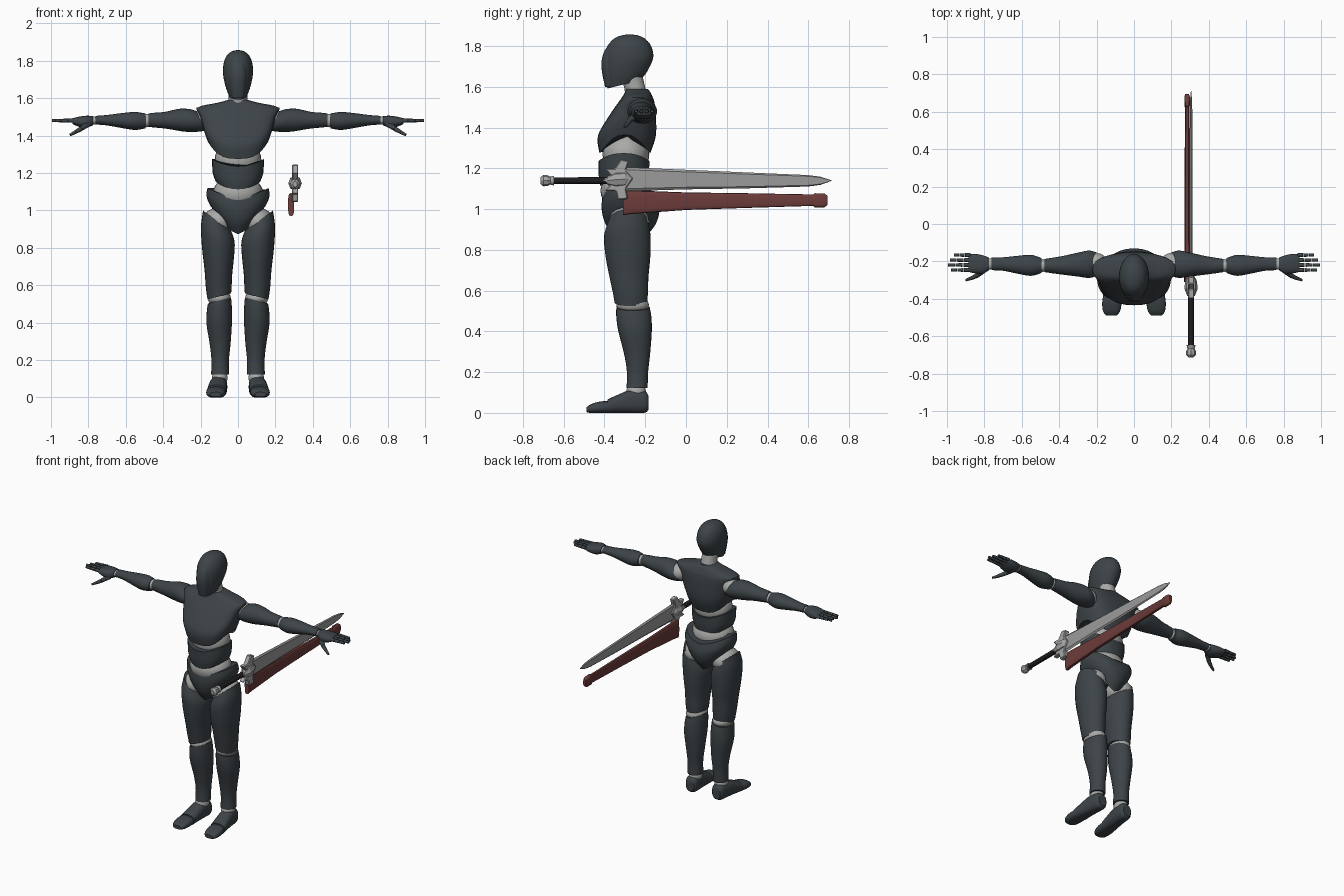
import bpy, bmesh, math
from mathutils import Vector

cube = bpy.data.objects.get("Cube")
if cube:
    bpy.data.objects.remove(cube)


def material(name, r, g, b, metallic=0.0):
    mat = bpy.data.materials.new(name)
    mat.use_nodes = True
    mat.diffuse_color = (r, g, b, 1)
    node = next(n for n in mat.node_tree.nodes if n.type == 'BSDF_PRINCIPLED')
    node.inputs["Base Color"].default_value = (r, g, b, 1)
    node.inputs["Roughness"].default_value = 0.6
    return mat


SHELL = material("dark_slate_shell", .046, .057, .064)
JOINT = material("light_grey_joint", .40, .40, .39)
STEEL = material("blade_steel", .33, .33, .33)
GUARD = material("guard_silver", .38, .38, .38)
GRIP = material("black_grip", .012, .012, .014)
SHEATH = material("red_brown_sheath", .15, .045, .042)


def finish(name, bm, mat, smooth=True):
    """Turn a bmesh into a named, coloured and shaded object."""
    bmesh.ops.recalc_face_normals(bm, faces=bm.faces)
    mesh = bpy.data.meshes.new(name)
    bm.to_mesh(mesh)
    bm.free()
    mesh.materials.append(mat)
    if smooth:
        mesh.shade_smooth()
        mesh.set_sharp_from_angle(angle=math.radians(40))
    obj = bpy.data.objects.new(name, mesh)
    bpy.context.scene.collection.objects.link(obj)
    return obj


def spline(rows, steps):
    """Smooth curve through the section rows."""
    if steps == 1:
        return rows
    out = []
    for i in range(len(rows) - 1):
        quad = [rows[max(i - 1, 0)], rows[i], rows[i + 1], rows[min(i + 2, len(rows) - 1)]]
        for k in range(steps):
            t = k / steps
            out.append([b + t * (c - a) / 2 + t * t * (a - 2.5 * b + 2 * c - d / 2)
                        + t ** 3 * (d - a + 3 * (b - c)) / 2 for a, b, c, d in zip(*quad)])
    return out + [rows[-1]]


def loft(name, mat, axis, rows, side=1, sides=28, power=1.0, steps=5, warp=None, smooth=True):
    """Skin rows of (position, centre, centre, radius, radius) along an axis."""
    bm = bmesh.new()
    rings = []
    sections = spline(rows, steps)
    for i, (t, a, b, ra, rb) in enumerate(sections):
        ring = []
        for k in range(sides):
            ang = math.tau * k / sides + math.pi / 2
            c, s = (math.copysign(abs(f) ** power, f) for f in (math.cos(ang), math.sin(ang)))
            u = t + (warp(i / (len(sections) - 1), c, s) if warp else 0)
            p, q = a + ra * c, b + rb * s
            x, y, z = {'x': (u, p, q), 'y': (p, u, q), 'z': (p, q, u)}[axis]
            ring.append(bm.verts.new((x * side, y, max(z, 0))))
        rings.append(ring)
    for lo, hi in zip(rings, rings[1:]):
        for k in range(sides):
            j = (k + 1) % sides
            bm.faces.new((lo[k], lo[j], hi[j], hi[k]))
    bm.faces.new(rings[0])
    bm.faces.new(rings[-1])
    return finish(name, bm, mat, smooth)


def ball(name, mat, centre, radii):
    bm = bmesh.new()
    bmesh.ops.create_uvsphere(bm, u_segments=24, v_segments=14, radius=1)
    bmesh.ops.scale(bm, vec=radii, verts=bm.verts)
    bmesh.ops.translate(bm, vec=centre, verts=bm.verts)
    return finish(name, bm, mat)


def rod(name, mat, start, end, r0, r1, sides=10):
    """Tapered segment between two points."""
    start, end = Vector(start), Vector(end)
    bm = bmesh.new()
    bmesh.ops.create_cone(bm, cap_ends=True, segments=sides, radius1=r0, radius2=r1,
                          depth=(end - start).length)
    turn = (end - start).to_track_quat('Z', 'Y').to_matrix().to_4x4()
    turn.translation = (start + end) / 2
    bm.transform(turn)
    return finish(name, bm, mat)


# Head and neck
loft("skull", SHELL, 'z', [(1.612, 0, -.305, .048, .08), (1.66, 0, -.295, .066, .105),
     (1.73, 0, -.283, .08, .122), (1.79, 0, -.283, .076, .112), (1.83, 0, -.285, .058, .083),
     (1.85, 0, -.287, .032, .048), (1.857, 0, -.288, .004, .006)],
     warp=lambda u, c, s: .02 * s * (1 - u))
loft("face_plate", SHELL, 'z', [(1.6, 0, -.375, .03, .022), (1.66, 0, -.36, .045, .05),
     (1.72, 0, -.355, .05, .06), (1.78, 0, -.34, .045, .058), (1.83, 0, -.32, .03, .035)], power=.85)
loft("neck", JOINT, 'z', [(1.53, 0, -.24, .062, .06), (1.59, 0, -.25, .05, .052),
     (1.66, 0, -.27, .052, .055)])

# Torso shells with ball-like joints between them
loft("chest", SHELL, 'z', [(1.275, 0, -.3, .16, .125), (1.36, 0, -.29, .182, .142),
     (1.46, 0, -.262, .203, .114), (1.525, 0, -.243, .222, .088), (1.555, 0, -.238, .205, .072),
     (1.575, 0, -.238, .11, .062), (1.59, 0, -.242, .055, .055)], power=.85,
     warp=lambda u, c, s: .09 * abs(c) ** 3 * max(0, 1 - 1.6 * u))
ball("abdomen_joint", JOINT, (0, -.295, 1.27), (.125, .115, .11))
loft("waist_shell", SHELL, 'z', [(1.112, 0, -.305, .118, .115), (1.16, 0, -.305, .135, .123),
     (1.235, 0, -.305, .139, .125)], power=.9,
     warp=lambda u, c, s: .04 * abs(c) ** 2)
ball("pelvis_joint", JOINT, (0, -.295, 1.09), (.135, .125, .1))
loft("pelvis", SHELL, 'z', [(.872, 0, -.275, .12, .085), (.93, 0, -.272, .15, .125),
     (1.0, 0, -.272, .168, .142), (1.065, 0, -.278, .163, .132)], power=.95,
     warp=lambda u, c, s: (.12 - .065 * u) * abs(c) ** 1.5)

for label, side in (("left", 1), ("right", -1)):
    def part(name, mat, axis, rows, **extra):
        loft(label + "_" + name, mat, axis, rows, side=side, **extra)

    def joint(name, centre, radii):
        ball(label + "_" + name, JOINT, (centre[0] * side, *centre[1:]), radii)

    # Leg
    joint("hip_joint", (.105, -.28, .94), (.085, .1, .075))
    part("thigh", SHELL, 'z', [(.54, .1, -.27, .063, .08), (.59, .103, -.273, .069, .086),
         (.67, .105, -.28, .074, .096), (.77, .107, -.285, .085, .11), (.87, .108, -.288, .09, .114),
         (.945, .112, -.282, .075, .095)],
         warp=lambda u, c, s: (.07 * u - .016) * c)
    joint("knee_joint", (.1, -.262, .53), (.062, .08, .045))
    part("shin", SHELL, 'z', [(.122, .096, -.24, .048, .052), (.2, .095, -.238, .047, .052),
         (.29, .095, -.24, .056, .064), (.4, .1, -.25, .068, .082), (.47, .1, -.256, .067, .086),
         (.518, .099, -.26, .062, .082)], warp=lambda u, c, s: -.016 * u * c)
    joint("ankle_joint", (.097, -.245, .105), (.042, .048, .04))

    # Foot
    part("heel", SHELL, 'y', [(-.185, .1, .05, .03, .036), (-.205, .1, .054, .042, .054),
         (-.27, .105, .056, .047, .057), (-.33, .11, .045, .05, .046), (-.385, .115, .032, .052, .034)],
         power=.8)
    part("toes", SHELL, 'y', [(-.375, .115, .029, .048, .029), (-.42, .118, .027, .052, .029),
         (-.465, .12, .021, .046, .022), (-.488, .12, .016, .03, .012)], power=.8)

    # Arm
    joint("shoulder_joint", (.2, -.215, 1.48), (.06, .06, .055))
    part("upper_arm", SHELL, 'x', [(.185, -.215, 1.475, .055, .048), (.235, -.215, 1.48, .073, .06),
         (.3, -.217, 1.482, .064, .061), (.38, -.221, 1.481, .05, .046),
         (.44, -.222, 1.482, .041, .04), (.478, -.222, 1.482, .035, .036)],
         warp=lambda u, c, s: .02 * s * (1 - u))
    joint("elbow_joint", (.487, -.222, 1.48), (.025, .034, .036))
    part("forearm", SHELL, 'x', [(.495, -.222, 1.478, .04, .04), (.55, -.221, 1.478, .056, .048),
         (.62, -.218, 1.48, .048, .04), (.7, -.214, 1.482, .036, .028), (.762, -.213, 1.482, .034, .023)])
    joint("wrist_joint", (.77, -.213, 1.48), (.022, .03, .021))

    # Hand
    part("palm", SHELL, 'x', [(.774, -.213, 1.48, .033, .024), (.81, -.217, 1.474, .05, .032),
         (.85, -.212, 1.474, .052, .027), (.885, -.209, 1.477, .047, .015)], power=.8)
    for n, (y, tip) in enumerate(((-.166, .965), (-.193, .988), (-.219, .998), (-.246, .982))):
        for k in range(3):
            x0, x1 = (.875 + (tip - .875) * f / 3 for f in (k, k + .92))
            rod(f"{label}_finger_{n + 1}_{k + 1}", SHELL, (x0 * side, y, 1.48),
                (x1 * side, y, 1.48), .0115 - .0012 * k, .0103 - .0012 * k)
    thumb = [Vector(p) for p in ((.8, -.245, 1.462), (.84, -.276, 1.436), (.87, -.29, 1.418),
                                 (.898, -.3, 1.403))]
    for k, (p, q) in enumerate(zip(thumb, thumb[1:])):
        flip = Vector((side, 1, 1))
        rod(f"{label}_thumb_{k + 1}", SHELL, p * flip, q * flip, .016 - .003 * k, .013 - .003 * k)

# Sword blade with chamfered edges
X = .305
loft("blade", STEEL, 'y', [(-.32, X, 1.147, .009, .06), (0, X, 1.145, .009, .048),
     (.3, X, 1.141, .008, .039), (.6, X, 1.139, .007, .028), (.66, X, 1.139, .006, .02),
     (.713, X, 1.14, .001, .002)], sides=6, power=.35, steps=1, smooth=False)

# Hilt
rod("grip", GRIP, (X, -.66, 1.14), (X, -.36, 1.14), .016, .017, 16)
rod("pommel_collar", GUARD, (X, -.665, 1.14), (X, -.648, 1.14), .02, .024, 12)
loft("pommel", GUARD, 'y', [(-.715, X, 1.14, .012, .016), (-.7, X, 1.14, .026, .028),
     (-.68, X, 1.14, .026, .027), (-.662, X, 1.14, .016, .018)], sides=8, steps=1, smooth=False)


def plate(name, mat, outline, thickness):
    """Extruded side profile centred on the sword."""
    bm = bmesh.new()
    face = bm.faces.new([bm.verts.new((X - thickness / 2, y, z)) for y, z in outline])
    moved = bmesh.ops.extrude_face_region(bm, geom=[face])["geom"]
    bmesh.ops.translate(bm, vec=(thickness, 0, 0),
                        verts=[v for v in moved if isinstance(v, bmesh.types.BMVert)])
    obj = finish(name, bm, mat, smooth=False)
    bevel = obj.modifiers.new("Bevel", 'BEVEL')
    bevel.width = .005


plate("horned_guard", GUARD, [(-.42, 1.14), (-.37, 1.165), (-.40, 1.2), (-.35, 1.2), (-.32, 1.245),
      (-.28, 1.235), (-.295, 1.19), (-.26, 1.15), (-.295, 1.1), (-.285, 1.05), (-.335, 1.045),
      (-.345, 1.09), (-.4, 1.09), (-.37, 1.12)], .034)
loft("guard_hub", GUARD, 'y', [(-.385, X, 1.14, .02, .022), (-.345, X, 1.145, .036, .04),
     (-.3, X, 1.147, .03, .038), (-.27, X, 1.147, .012, .02)], sides=8, steps=1, smooth=False)

# Sheath below the blade
S = .284
loft("sheath", SHEATH, 'y', [(-.31, S, 1.03, .016, .06), (-.27, S, 1.034, .016, .058),
     (0, S, 1.039, .014, .043), (.3, S, 1.042, .013, .036), (.625, S, 1.044, .012, .028),
     (.632, S, 1.043, .015, .035), (.68, S, 1.043, .015, .034), (.695, S, 1.043, .01, .022)],
     sides=16, power=.55, steps=1)
